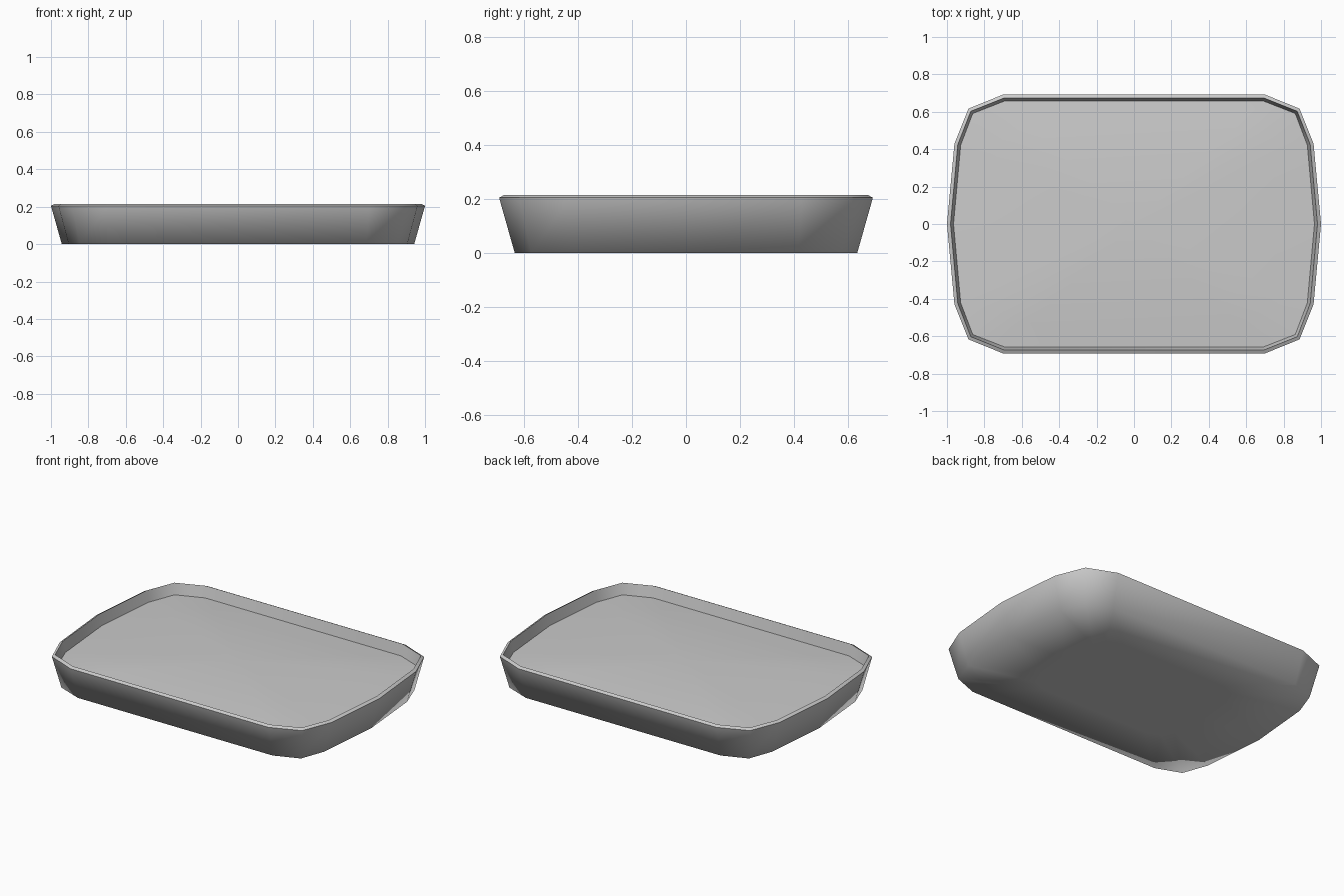
import bpy, bmesh

cube = bpy.data.objects.get("Cube")
if cube:
    bpy.data.objects.remove(cube)

grey = bpy.data.materials.new("plain grey")
grey.use_nodes = True
colour = (0.6, 0.6, 0.6, 1)
grey.diffuse_color = colour
grey.node_tree.nodes["Principled BSDF"].inputs["Base Color"].default_value = colour

# One quarter of the outline, with the inward direction at each corner
QUARTER = [((1.0, 0.0), (1, 0)), ((0.96, 0.43), (0.95, 0.25)),
           ((0.885, 0.617), (0.65, 0.75)), ((0.70, 0.692), (0.2, 1))]


def outline(inset):
    """Mirror the quarter, moved inward, into a full loop."""
    q = [(x - dx * inset, y - dy * inset) for (x, y), (dx, dy) in QUARTER]
    half = q + [(-x, y) for x, y in reversed(q)]
    return half + [(x, -y) for x, y in reversed(half[1:-1])]


def ring(bm, inset, z, scale=1):
    return [bm.verts.new((x * scale, y * scale, z)) for x, y in outline(inset)]


def pairs(loop):
    return zip(loop, loop[1:] + loop[:1])


def bridge(bm, lower, upper):
    for (a, b), (c, d) in zip(pairs(lower), pairs(upper)):
        bm.faces.new((a, b, d, c))


def close(bm, loop, z):
    """Fill a loop with a fan around a centre point."""
    centre = bm.verts.new((0, 0, z))
    for a, b in pairs(loop):
        bm.faces.new((a, b, centre))


def floor_height(scale):
    return 0.145 + 0.035 * (1 - scale ** 2)


# Tray: base, flared outer wall, bevelled rim, inner wall and softly domed floor
bm = bmesh.new()
base_middle = ring(bm, 0.058, 0, 0.55)
base = ring(bm, 0.058, 0)
rim_outer = ring(bm, 0, 0.205)
rim_inner = ring(bm, 0.019, 0.215)
floor_rings = [ring(bm, 0.035, floor_height(s), s) for s in (1, 0.8, 0.6, 0.3)]
loops = [base_middle, base, rim_outer, rim_inner] + floor_rings
for lower, upper in zip(loops, loops[1:]):
    bridge(bm, lower, upper)
close(bm, base_middle, 0)
close(bm, floor_rings[-1], floor_height(0))

# The wall rolls softly into the base; the rim and floor edges stay crisp
for face in bm.faces:
    face.smooth = True
for loop in (rim_outer, rim_inner, floor_rings[0]):
    for a, b in pairs(loop):
        bm.edges.get((a, b)).smooth = False
bmesh.ops.recalc_face_normals(bm, faces=bm.faces)

mesh = bpy.data.meshes.new("tray")
bm.to_mesh(mesh)
bm.free()
mesh.materials.append(grey)
bpy.context.collection.objects.link(bpy.data.objects.new("tray", mesh))
